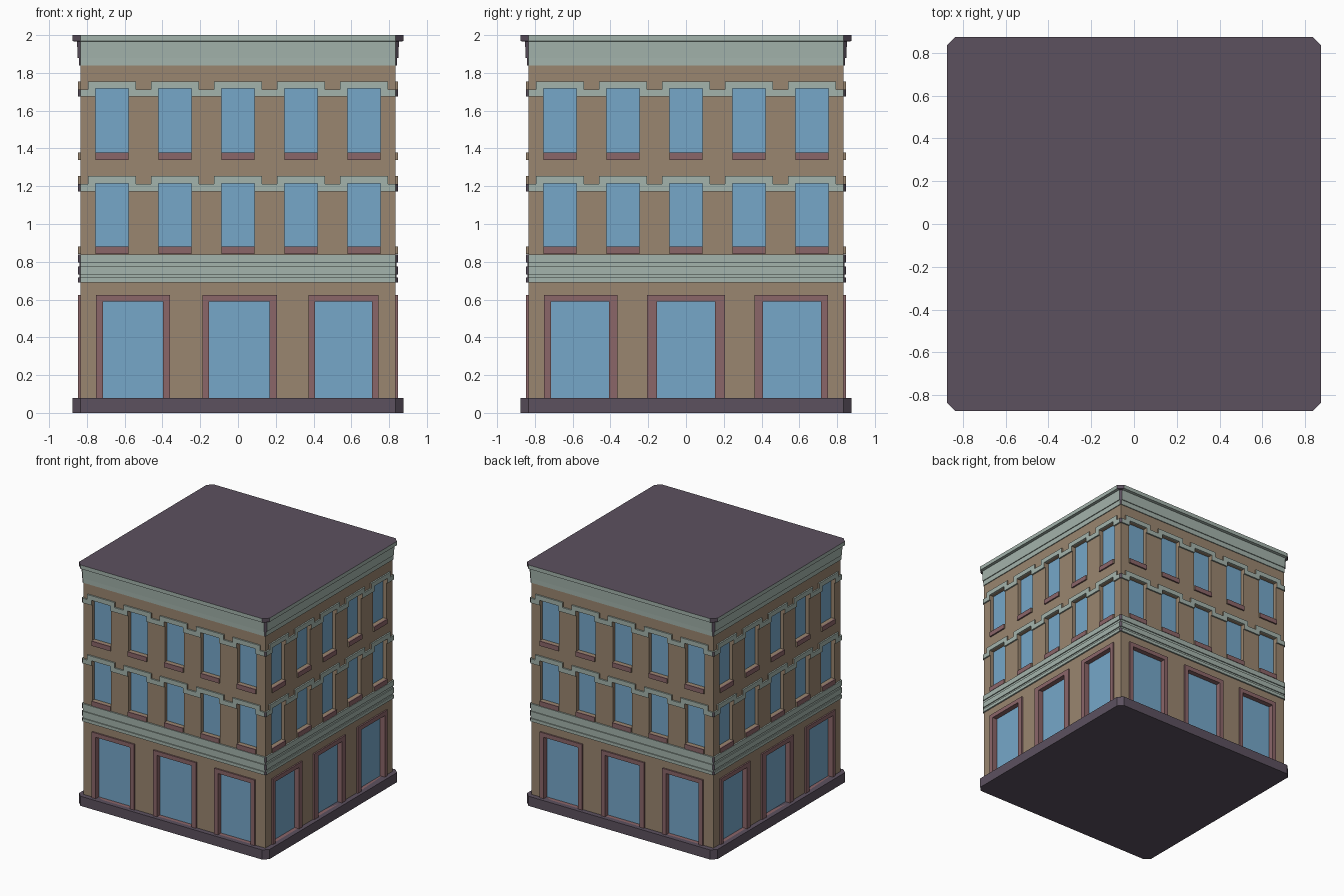
import bpy, bmesh
from mathutils import Vector

if "Cube" in bpy.data.objects:
    bpy.data.objects.remove(bpy.data.objects["Cube"])

W = 0.835          # wall half width
OUT = 0.012        # how far trim stands off the wall
RECESS = 0.03      # how deep the glass sits

# ---- materials
def linear(c):
    c /= 255
    return c / 12.92 if c <= 0.04045 else ((c + 0.055) / 1.055) ** 2.4

MATS = []
for name, rgb in [("tan_wall", (154, 134, 112)), ("sage_trim", (164, 180, 172)),
                  ("blue_glass", (118, 167, 201)), ("mauve_frame", (139, 102, 105)),
                  ("dark_plum", (92, 81, 95))]:
    m = bpy.data.materials.new(name)
    m.diffuse_color = (*[linear(c) for c in rgb], 1)
    m.use_nodes = True
    m.node_tree.nodes["Principled BSDF"].inputs["Base Color"].default_value = m.diffuse_color
    MATS.append(m)
TAN, SAGE, GLASS, MAUVE, PLUM = range(5)

# ---- helpers
def finish(bm, name, recalc=True):
    if recalc:
        bmesh.ops.recalc_face_normals(bm, faces=bm.faces)
    mesh = bpy.data.meshes.new(name)
    bm.to_mesh(mesh)
    bm.free()
    for m in MATS:
        mesh.materials.append(m)
    ob = bpy.data.objects.new(name, mesh)
    bpy.context.collection.objects.link(ob)

def spin(x, y, side):
    for _ in range(side):
        x, y = -y, x
    return x, y

def place(u, z, out, side):
    """Point on a wall: u across, z up, out from the wall plane."""
    return Vector((*spin(u, -W - out, side), z))

def face(bm, verts, mat):
    f = bm.faces.new(verts)
    f.material_index = mat
    return f

def skin(bm, loops, side_mat, bottom_mat, top_mat):
    """Join a stack of equal loops and cap both ends."""
    rows = [[bm.verts.new(p) for p in loop] for loop in loops]
    n = len(rows[0])
    for a, b in zip(rows, rows[1:]):
        for i in range(n):
            j = (i + 1) % n
            face(bm, (a[i], a[j], b[j], b[i]), side_mat(i, a[i].co, a[j].co))
    face(bm, rows[0][::-1], bottom_mat)
    face(bm, rows[-1], top_mat)

def plate(bm, pts, side, mat, end_mat):
    """Flat trim on a wall; its upright edges take end_mat."""
    edge = lambda i, a, b: end_mat if abs(a.z - b.z) > 1e-4 else mat
    skin(bm, [[place(u, z, o, side) for u, z in pts] for o in (-0.002, OUT)], edge, mat, mat)

def octagon(r, z):
    return [Vector((*spin(x, y, k), z)) for k in range(4) for x, y in ((W, -r), (r, -W))]

def ring(name, profile, mat, corner, top):
    bm = bmesh.new()
    skin(bm, [octagon(r, z) for r, z in profile],
         lambda i, a, b: corner if i % 2 == 0 else mat, mat, top)
    finish(bm, name)

# ---- window layout
HALF = 0.087
CENTRES = [(i - 2) * 0.3335 for i in range(5)]
UPPER = [(c - HALF, c + HALF) for c in CENTRES]
ROWS = [(0.88, 1.215), (1.379, 1.717)]
SHOP_TOP = 0.59
SHOP = {0: [(-0.714, -0.398), (-0.153, 0.168), (0.408, 0.71)],
        1: [(-0.716, -0.408), (-0.154, 0.154), (0.408, 0.716)]}
FRAME = {0: [(-0.751, -0.36), (-0.188, 0.206), (0.374, 0.745)],
         1: [(-0.753, -0.362), (-0.207, 0.207), (0.362, 0.753)]}

# ---- walls with recessed glass
def wall_strip(bm, side, spans, zs, glazed, reveal):
    us = [-W] + [u for s in spans for u in s] + [W]
    for r in range(len(zs) - 1):
        for c in range(len(us) - 1):
            cell = [(us[c], zs[r]), (us[c + 1], zs[r]), (us[c + 1], zs[r + 1]), (us[c], zs[r + 1])]
            outer = [bm.verts.new(place(u, z, 0, side)) for u, z in cell]
            if c % 2 and r in glazed:
                inner = [bm.verts.new(place(u, z, -RECESS, side)) for u, z in cell]
                face(bm, inner, GLASS)
                for i in range(4):
                    j = (i + 1) % 4
                    face(bm, (outer[i], outer[j], inner[j], inner[i]), reveal)
            else:
                face(bm, outer, TAN)

bm = bmesh.new()
for side in range(4):
    wall_strip(bm, side, SHOP[side % 2], [0.07, 0.08, SHOP_TOP, 0.8], {1}, MAUVE)
    wall_strip(bm, side, UPPER, [0.8, *ROWS[0], *ROWS[1], 1.9], {1, 3}, TAN)
bmesh.ops.remove_doubles(bm, verts=bm.verts, dist=1e-5)
finish(bm, "walls_and_glass", recalc=False)

# ---- shop window frames
bm = bmesh.new()
for side in range(4):
    for (a, b), (l, r) in zip(SHOP[side % 2], FRAME[side % 2]):
        plate(bm, [(l, 0.075), (a, 0.075), (a, SHOP_TOP), (b, SHOP_TOP),
                   (b, 0.075), (r, 0.075), (r, 0.625), (l, 0.625)], side, MAUVE, MAUVE)
finish(bm, "shop_window_frames")

# ---- upper window sills
bm = bmesh.new()
for side in range(4):
    for z, _ in ROWS:
        for a, b in UPPER:
            plate(bm, [(a, z - 0.039), (b, z - 0.039), (b, z), (a, z)], side, MAUVE, TAN)
finish(bm, "window_sills")

# ---- stepped hood bands over the upper windows, with corner wedges
bm = bmesh.new()
for _, top in ROWS:
    low, mid, high = top - 0.042, top - 0.004, top + 0.038
    lower, upper = [(-W, low)], [(-W, mid)]
    for c in CENTRES:
        lower += [(c - HALF, low), (c - HALF, top), (c + HALF, top), (c + HALF, low)]
        upper += [(c - 0.126, mid), (c - 0.126, high), (c + 0.126, high), (c + 0.126, mid)]
    outline = lower + [(W, low), (W, mid)] + upper[:0:-1] + [(-W, mid)]
    for side in range(4):
        plate(bm, outline, side, SAGE, TAN)
        wedge = [(W, -W), (W, -W - OUT), (W + OUT, -W)]
        skin(bm, [[Vector((*spin(x, y, side), z)) for x, y in wedge] for z in (low, mid)],
             lambda i, a, b: PLUM, PLUM, SAGE)
finish(bm, "window_hood_bands")

# ---- base, middle band and cornice with clipped corners
ring("base_plinth", [(0.875, 0), (0.875, 0.08)], PLUM, PLUM, PLUM)
ring("middle_band", [(0.847, 0.69), (0.847, 0.716), (0.839, 0.716), (0.839, 0.732),
                     (0.847, 0.732), (0.847, 0.775), (0.839, 0.775), (0.839, 0.796),
                     (0.847, 0.796), (0.847, 0.838)], SAGE, PLUM, SAGE)
ring("roof_cornice", [(0.842, 1.84), (0.842, 1.88), (0.849, 1.88), (0.852, 1.965),
                      (0.875, 1.968), (0.875, 2.0)], SAGE, PLUM, PLUM)
